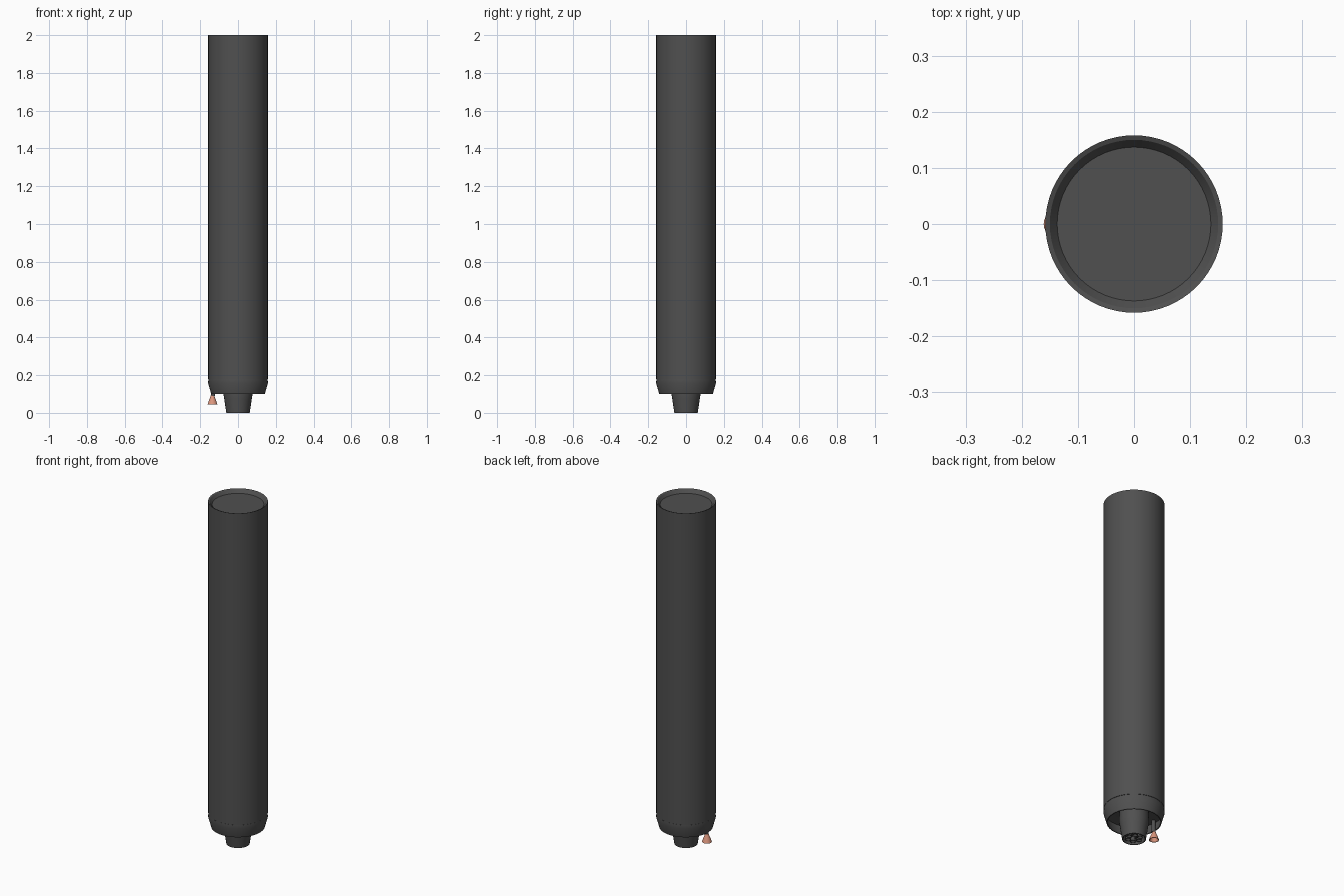
import bpy, bmesh, math

if "Cube" in bpy.data.objects:
    bpy.data.objects.remove(bpy.data.objects["Cube"])


def material(name, rgb):
    m = bpy.data.materials.new(name)
    m.diffuse_color = (*rgb, 1)
    m.use_nodes = True
    m.node_tree.nodes["Principled BSDF"].inputs["Base Color"].default_value = m.diffuse_color
    return m


DARK = material("dark grey", (0.08, 0.08, 0.08))
COPPER = material("copper", (0.72, 0.31, 0.21))


def lathe(name, profile, mat, sides=64, loc=(0, 0, 0)):
    """Spin a (radius, z) profile around z; radius 0 closes the end."""
    bm = bmesh.new()
    rings = []
    for r, z in profile:
        if r == 0:
            rings.append([bm.verts.new((0, 0, z))] * sides)
        else:
            rings.append([bm.verts.new((r * math.cos(2 * math.pi * i / sides),
                                        r * math.sin(2 * math.pi * i / sides), z))
                          for i in range(sides)])
    for a, b in zip(rings, rings[1:]):
        for i in range(sides):
            j = (i + 1) % sides
            loop = list(dict.fromkeys((a[i], a[j], b[j], b[i])))
            bm.faces.new(loop)
    bmesh.ops.recalc_face_normals(bm, faces=bm.faces)
    me = bpy.data.meshes.new(name)
    bm.to_mesh(me)
    bm.free()
    me.materials.append(mat)
    ob = bpy.data.objects.new(name, me)
    ob.location = loc
    bpy.context.collection.objects.link(ob)
    bpy.context.view_layer.objects.active = ob
    ob.select_set(True)
    bpy.ops.object.shade_smooth_by_angle(angle=math.radians(30))
    ob.select_set(False)
    return ob


# Long body with a shallow dished top
lathe("body", [(0, 0.18), (0.158, 0.18), (0.158, 2.0), (0.150, 1.997),
               (0.137, 1.98), (0, 1.98)], DARK)

# Hollow tapered skirt with a recessed ceiling
lathe("skirt", [(0, 0.179), (0.157, 0.179), (0.158, 0.157), (0.142, 0.1),
                (0.137, 0.1), (0.150, 0.157), (0, 0.165)], DARK)

# Main nozzle, open at the bottom
lathe("main_nozzle", [(0, 0.165), (0.076, 0.165), (0.077, 0.1), (0.073, 0.075),
                      (0.062, 0.0), (0.057, 0.0), (0.05, 0.03), (0, 0.03)], DARK, 48)

# Ring of small outlets inside the main nozzle
for k in range(6):
    a = k * math.pi / 3
    lathe("outlet", [(0, 0.032), (0.01, 0.032), (0.015, 0.004), (0.013, 0.004),
                     (0, 0.025)], DARK, 12,
          (0.033 * math.cos(a), 0.033 * math.sin(a), 0))

# Small steering thruster on the left with its mount
lathe("thruster_bell", [(0, 0.092), (0.009, 0.092), (0.013, 0.08), (0.019, 0.066),
                        (0.026, 0.045), (0.023, 0.045), (0.010, 0.08), (0, 0.082)],
      COPPER, 24, (-0.135, 0, 0))
lathe("thruster_mount", [(0, 0.165), (0.011, 0.165), (0.011, 0.09), (0, 0.09)],
      DARK, 16, (-0.132, 0, 0))
